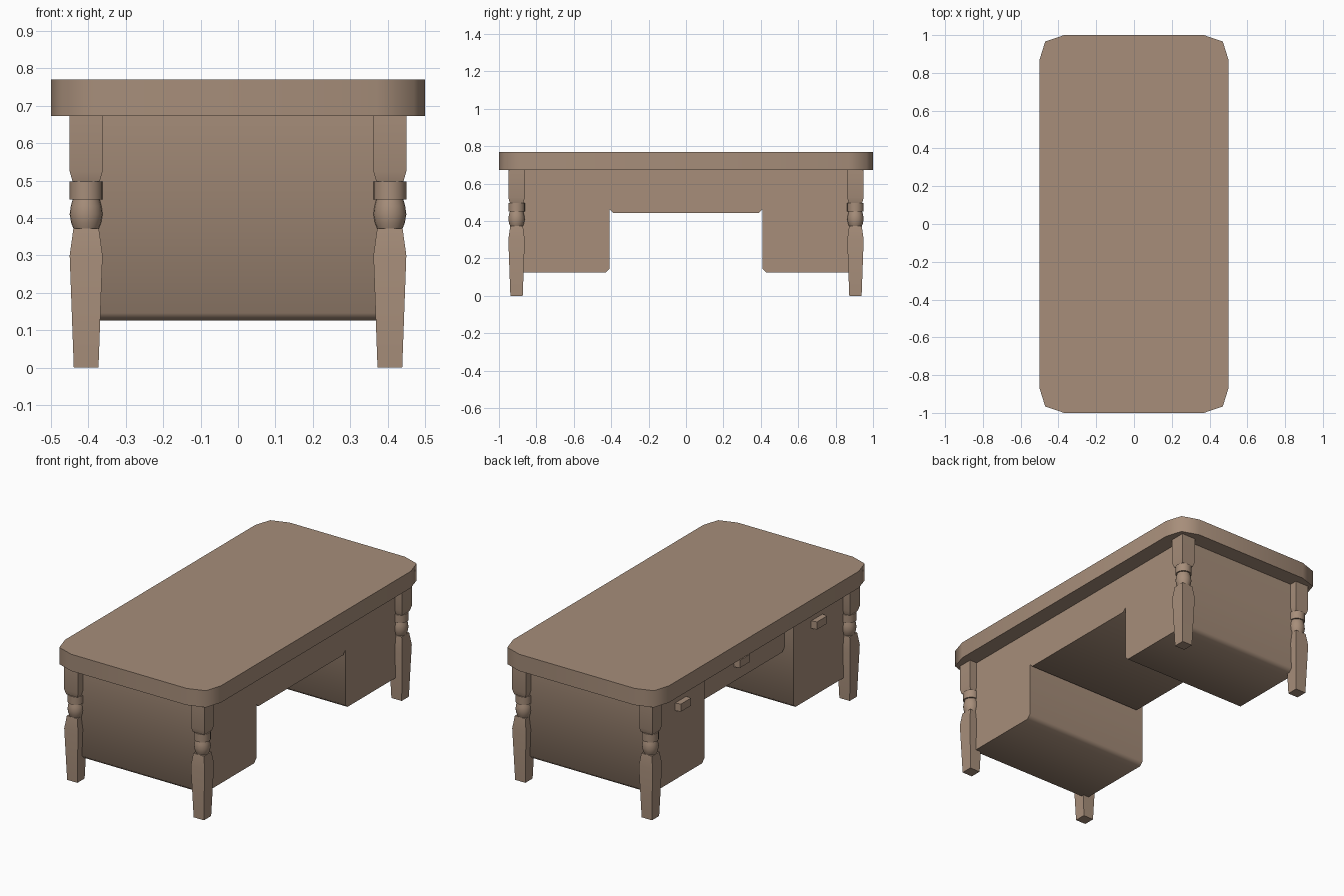
import bpy, bmesh, math
from mathutils import Matrix

cube = bpy.data.objects.get("Cube")
if cube:
    bpy.data.objects.remove(cube, do_unlink=True)

wood = bpy.data.materials.new("warm_brown_wood")
wood.use_nodes = True
COLOUR = (0.385, 0.27, 0.195, 1)
wood.diffuse_color = COLOUR
wood.node_tree.nodes["Principled BSDF"].inputs["Base Color"].default_value = COLOUR


def finish(name, bm, angle=60):
    """Turn a bmesh into a smooth-shaded wooden object."""
    bmesh.ops.recalc_face_normals(bm, faces=bm.faces)
    mesh = bpy.data.meshes.new(name)
    bm.to_mesh(mesh)
    bm.free()
    mesh.materials.append(wood)
    obj = bpy.data.objects.new(name, mesh)
    bpy.context.collection.objects.link(obj)
    bpy.ops.object.select_all(action='DESELECT')
    obj.select_set(True)
    bpy.context.view_layer.objects.active = obj
    bpy.ops.object.shade_smooth_by_angle(angle=math.radians(angle))
    return obj


def extrude(name, points, offset):
    """Extrude a closed outline along an offset vector."""
    bm = bmesh.new()
    face = bm.faces.new([bm.verts.new(p) for p in points])
    new = bmesh.ops.extrude_face_region(bm, geom=[face])["geom"]
    bmesh.ops.translate(bm, vec=offset,
                        verts=[v for v in new if isinstance(v, bmesh.types.BMVert)])
    return finish(name, bm)


def loft(bm, profile, sides, turn=0.0):
    """Stack regular rings of (radius, height) and cap both ends."""
    rings = []
    for r, z in profile:
        angles = [turn + math.tau * i / sides for i in range(sides)]
        rings.append([bm.verts.new((r * math.cos(a), r * math.sin(a), z)) for a in angles])
    for low, high in zip(rings, rings[1:]):
        for i in range(sides):
            j = (i + 1) % sides
            bm.faces.new((low[i], low[j], high[j], high[i]))
    bm.faces.new(rings[0])
    bm.faces.new(rings[-1])


TOP, UNDER, BOTTOM = 0.77, 0.673, 0.126
INNER, OUTER, BACK = 0.408, 0.905, -0.403
DEPTH = 0.806
CUT = 0.02

# Tabletop with faceted round corners
corner = [(0.5, 0.87), (0.47, 0.966), (0.37, 1.0)]
outline = (corner + [(-x, y) for x, y in reversed(corner)]
           + [(-x, -y) for x, y in corner] + [(x, -y) for x, y in reversed(corner)])
extrude("tabletop", [(x, y, UNDER) for x, y in outline], (0, 0, TOP - UNDER))


# Cabinet bodies, with the two lower edges chamfered
def cabinet(name, y0, y1, z0, x0, depth):
    shape = [(y0, UNDER), (y0, z0 + CUT), (y0 + CUT, z0),
             (y1 - CUT, z0), (y1, z0 + CUT), (y1, UNDER)]
    extrude(name, [(x0, y, z) for y, z in shape], (depth, 0, 0))


cabinet("front_pedestal", -OUTER, -INNER, BOTTOM, BACK, DEPTH)
cabinet("back_pedestal", INNER, OUTER, BOTTOM, BACK, DEPTH)
cabinet("centre_drawer", -INNER, INNER, 0.442, -0.345, 0.748)

# Turned legs: square foot, ball, collar and square head
foot = [(0.033, 0), (0.044, 0.3), (0.034, 0.372)]
ball = [(0.034, 0.372), (0.040, 0.387), (0.044, 0.410), (0.041, 0.432), (0.036, 0.45)]
collar = [(0.044, 0.45), (0.044, 0.497)]
head = [(0.036, 0.497), (0.044, 0.525), (0.044, UNDER)]
for end, sy in (("front", -1), ("back", 1)):
    for side, sx in (("right", -1), ("left", 1)):
        bm = bmesh.new()
        for block in (foot, head):
            loft(bm, [(r * math.sqrt(2), z) for r, z in block], 4, math.pi / 4)
        for turned in (ball, collar):
            loft(bm, turned, 20)
        bmesh.ops.translate(bm, vec=(sx * 0.406, sy * 0.906, 0), verts=bm.verts)
        finish(f"{end}_{side}_leg", bm)

# Drawer pulls, slightly narrower on the outer face
for name, x, y in (("front_pull", BACK, -0.624), ("centre_pull", -0.345, 0),
                   ("back_pull", BACK, 0.624)):
    bm = bmesh.new()
    bmesh.ops.create_cube(bm, size=1, matrix=Matrix.Diagonal((0.034, 0.104, 0.044, 1)))
    for v in bm.verts:
        if v.co.x < 0:
            v.co.y *= 0.88
    bmesh.ops.translate(bm, vec=(x - 0.016, y, 0.548), verts=bm.verts)
    finish(name, bm, 30)
